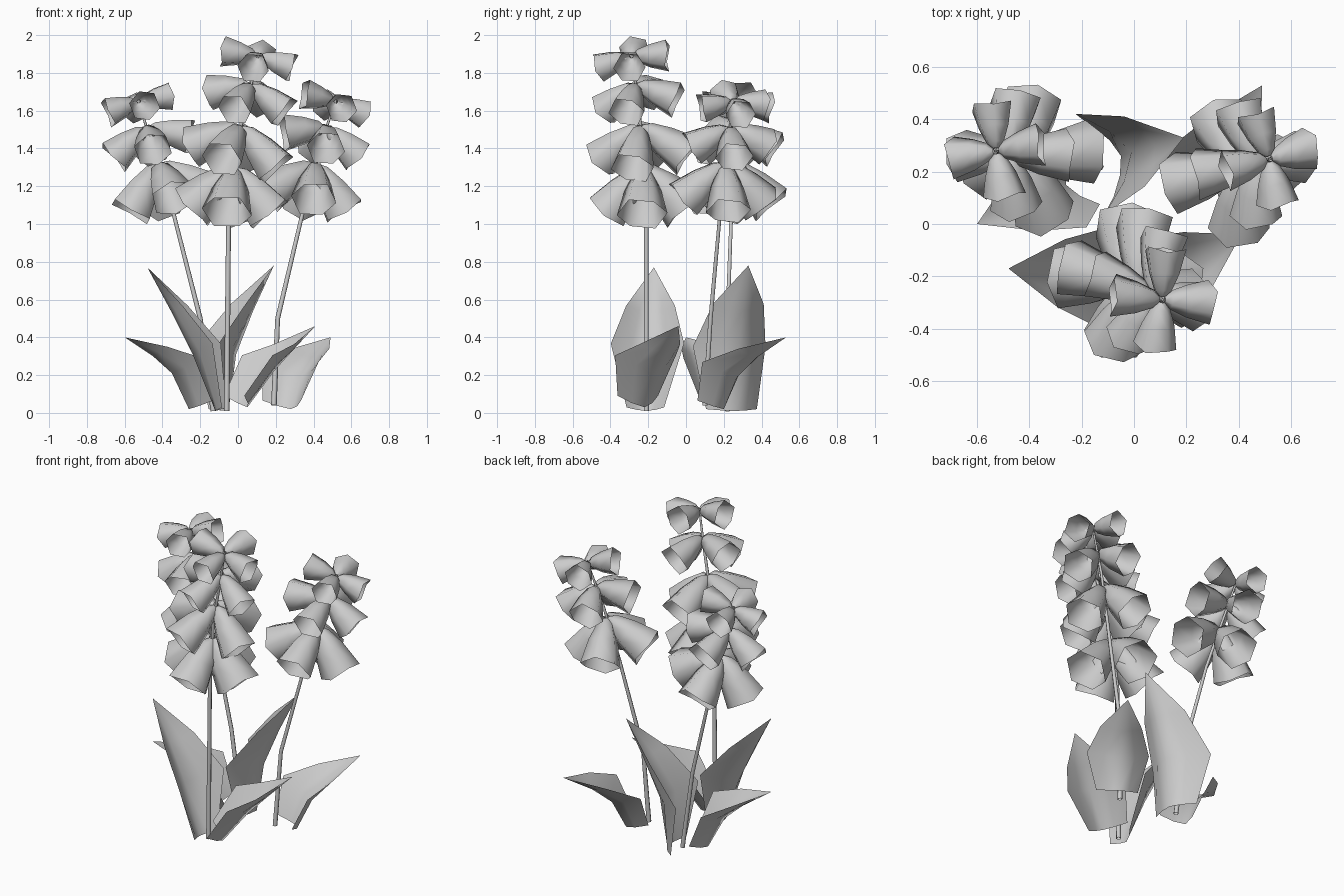
import bpy, bmesh, math
from mathutils import Vector, Quaternion

if "Cube" in bpy.data.objects:
    bpy.data.objects.remove(bpy.data.objects["Cube"])

UP = Vector((0, 0, 1))


def finish(bm, name):
    bmesh.ops.recalc_face_normals(bm, faces=bm.faces)
    for f in bm.faces:
        f.smooth = True
    me = bpy.data.meshes.new(name)
    bm.to_mesh(me)
    bm.free()
    ob = bpy.data.objects.new(name, me)
    bpy.context.collection.objects.link(ob)
    return ob


def loft(bm, rows, closed):
    # bridge consecutive rows of points with quads
    vs = [[bm.verts.new(p) for p in r] for r in rows]
    n = len(rows[0])
    for a, b in zip(vs, vs[1:]):
        for i in range(n if closed else n - 1):
            j = (i + 1) % n
            bm.faces.new((a[i], a[j], b[j], b[i]))


def ring(c, axis, r, n=6, zig=0.0, phase=0.0):
    s = axis.cross(UP)
    s = s.normalized() if s.length > 0.05 else Vector((1, 0, 0))
    t = s.cross(axis).normalized()
    out = []
    for i in range(n):
        a = phase + 2 * math.pi * i / n
        out.append(c + (s * math.cos(a) + t * math.sin(a)) * r + axis * zig * (-1) ** i)
    return out


def at_height(path, z):
    # point and direction on the stem at a given height
    for a, b in zip(path, path[1:]):
        if z <= b.z or b is path[-1]:
            return a + (b - a) * ((z - a.z) / (b.z - a.z)), (b - a).normalized()


def stem(name, path):
    bm = bmesh.new()
    n = len(path)
    rows = []
    for i, p in enumerate(path):
        d = (path[min(i + 1, n - 1)] - path[max(i - 1, 0)]).normalized()
        s = d.cross(Vector((0, 1, 0))).normalized()
        t = d.cross(s)
        r = 0.015 - 0.009 * i / (n - 1)
        rows.append([p + (s * math.cos(k * math.pi / 3) + t * math.sin(k * math.pi / 3)) * r
                     for k in range(6)])
    loft(bm, rows, True)
    return finish(bm, name)


# bell outline: (fraction of length, fraction of rim radius)
BELL = [(0.0, 0.12), (0.13, 0.42), (0.5, 0.74), (1.0, 1.0)]


def flower_head(name, path, tiers):
    bm = bmesh.new()
    for z, tilt, length, rad, twist in tiers:
        p, tan = at_height(path, z)
        lean = Quaternion().slerp(UP.rotation_difference(tan), 0.9)
        for k in range(4):
            a = math.radians(twist + 90 * k)
            # the front bells of the upper tiers droop a little more
            e = math.radians(tilt - (8 if k == 3 and tilt > -30 else 0))
            d = lean @ Vector((math.cos(a) * math.cos(e), math.sin(a) * math.cos(e), math.sin(e)))
            loft(bm, [ring(p + d * (0.01 + f * length), d, r * rad, 6,
                           0.008 if f == 1 else 0, k * 0.4)
                      for f, r in BELL], True)
    return finish(bm, name)


def leaf(name, keel, halves, lifts):
    # cupped blade: five points across each station of the keel
    bm = bmesh.new()
    keel = [Vector(k) for k in keel]
    flat = keel[-1] - keel[0]
    side = Vector((-flat.y, flat.x, 0)).normalized()
    rows = []
    for i, k in enumerate(keel):
        t = (keel[min(i + 1, len(keel) - 1)] - keel[max(i - 1, 0)]).normalized()
        n = side.cross(t)
        if n.z < 0:
            n = -n
        rows.append([k + side * u * halves[i] + n * lifts[i] * abs(u) ** 1.5
                     for u in (-1, -0.5, 0, 0.5, 1)])
    loft(bm, rows, False)
    bmesh.ops.remove_doubles(bm, verts=bm.verts, dist=0.001)
    return finish(bm, name)


# three flowering stalks: stem path, then tiers of
# (height, tilt, bell length, rim radius, twist)
stalks = {
    "front": ([(-0.06, -0.21, 0.01), (-0.05, -0.21, 1.0), (-0.01, -0.23, 1.42),
               (0.06, -0.26, 1.7), (0.11, -0.29, 1.9)],
              [(1.89, -6, 0.18, 0.085, -5), (1.74, -25, 0.225, 0.097, -18),
               (1.52, -36, 0.285, 0.115, -15), (1.3, -48, 0.3, 0.134, -5)]),
    "left": ([(-0.13, 0.22, 0.01), (-0.2, 0.22, 0.5), (-0.34, 0.24, 1.05),
              (-0.45, 0.26, 1.4), (-0.53, 0.28, 1.66)],
             [(1.65, -6, 0.165, 0.083, 8), (1.51, -27, 0.225, 0.102, 0),
              (1.32, -45, 0.285, 0.122, 8)]),
    "right": ([(0.19, 0.1, 0.04), (0.21, 0.13, 0.5), (0.34, 0.18, 1.05),
               (0.43, 0.22, 1.4), (0.52, 0.25, 1.66)],
              [(1.65, -6, 0.165, 0.083, 15), (1.51, -25, 0.22, 0.102, 10),
               (1.32, -45, 0.285, 0.12, 10)]),
}
for key, (pts, tiers) in stalks.items():
    path = [Vector(p) for p in pts]
    stem(key + "_stem", path)
    flower_head(key + "_bells", path, tiers)

# leaves at the foot of the stalks
TALL = ((0.1, 0.195, 0.13, 0.0), (0.05, 0.14, 0.08, 0.0))
WIDE = ((0.14, 0.2, 0.14, 0.0), (0.07, 0.17, 0.09, 0.0))
LOW = ((0.12, 0.18, 0.12, 0.0), (0.1, 0.13, 0.06, 0.0))
leaf("front_leaf_tall", [(-0.12, -0.21, 0.01), (-0.24, -0.19, 0.31), (-0.35, -0.18, 0.53),
                         (-0.48, -0.17, 0.77)], *TALL)
leaf("front_leaf_low", [(0.05, -0.22, 0.03), (0.19, -0.17, 0.22), (0.28, -0.12, 0.32),
                        (0.41, -0.04, 0.46)], *LOW)
leaf("left_leaf_tall", [(-0.05, 0.26, 0.01), (-0.01, 0.275, 0.31), (0.08, 0.3, 0.54),
                        (0.19, 0.33, 0.78)], *WIDE)
leaf("left_leaf_low", [(-0.26, 0.15, 0.02), (-0.35, 0.11, 0.21), (-0.45, 0.07, 0.3),
                       (-0.6, 0.0, 0.4)], *LOW)
leaf("right_leaf_low", [(0.28, 0.2, 0.02), (0.33, 0.27, 0.19), (0.4, 0.37, 0.29),
                        (0.49, 0.53, 0.4)], *LOW)
